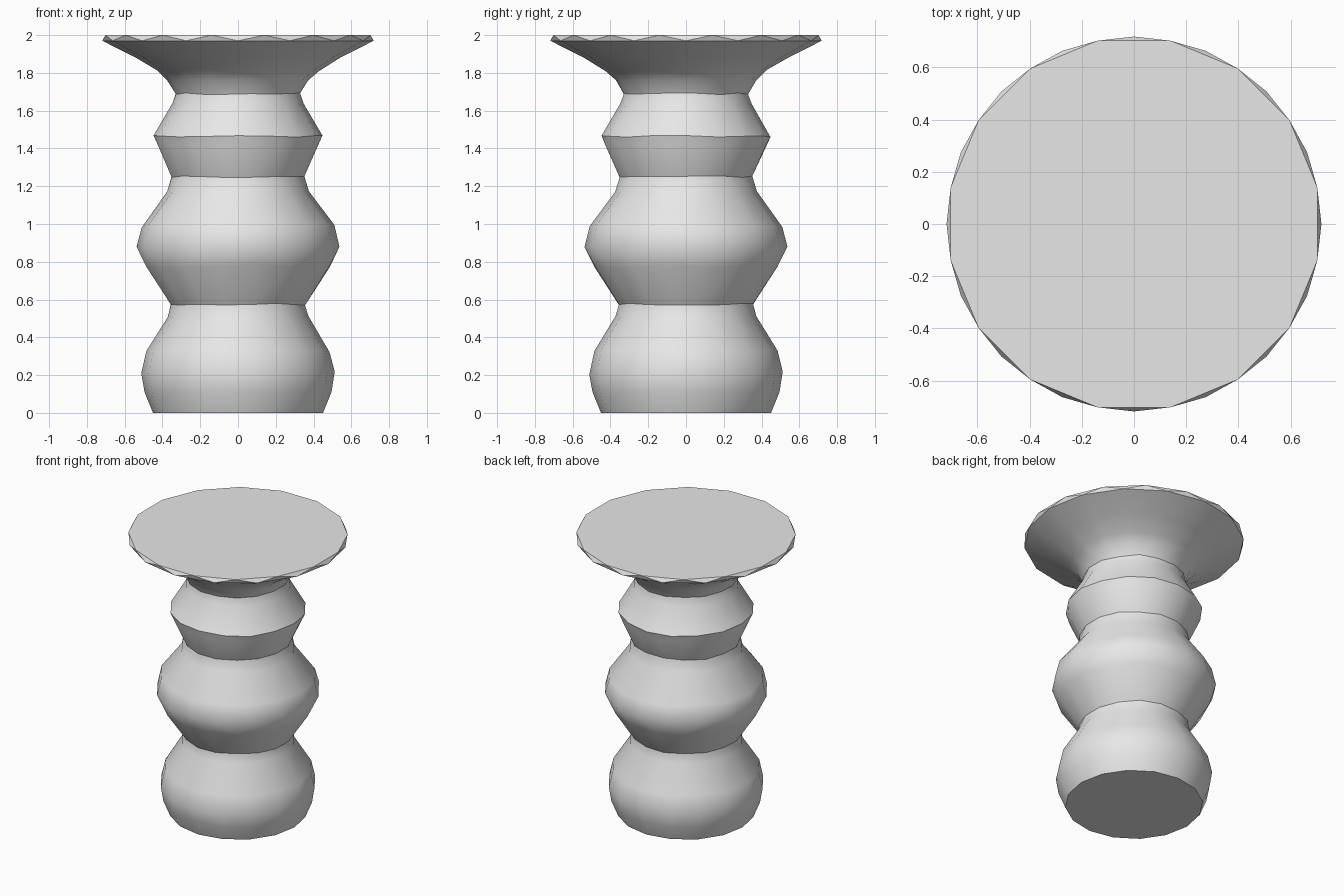
import bpy
import bmesh
import math
import random

random.seed(4)
cube = bpy.data.objects.get("Cube")
if cube:
    bpy.data.objects.remove(cube, do_unlink=True)

SIDES = 16

# Turned outline: radius, height, half-step twist from the ring below, waviness
PROFILE = [
    (0.45, 0.00, 0, 0), (0.495, 0.11, 0, 0), (0.512, 0.21, 0, 0.01),
    (0.485, 0.33, 0, 0.01), (0.372, 0.51, 0, 0.005), (0.362, 0.575, 1, 0.005),
    (0.495, 0.78, 0, 0.01), (0.537, 0.88, 1, 0.01), (0.51, 0.99, 0, 0.01),
    (0.375, 1.17, 0, 0.005), (0.358, 1.25, 1, 0.004), (0.435, 1.42, 0, 0.005),
    (0.447, 1.465, 1, 0.005), (0.347, 1.635, 0, 0.005), (0.335, 1.69, 1, 0.005),
    (0.372, 1.76, 1, 0.005), (0.425, 1.81, 0, 0.005), (0.54, 1.88, 0, 0),
    (0.718, 1.97, 0, 0), (0.716, 2.00, 1, 0),
]

# Plain grey material
grey = bpy.data.materials.new("plain grey")
colour = (0.8, 0.8, 0.8, 1)
grey.diffuse_color = colour
grey.use_nodes = True
grey.node_tree.nodes["Principled BSDF"].inputs["Base Color"].default_value = colour

# Stack the rings, joining twisted ones with a zigzag of triangles
bm = bmesh.new()
rings = []
turn = 0
for radius, height, twist, wave in PROFILE:
    turn += twist / 2
    ring = []
    for i in range(SIDES):
        a = 2 * math.pi * (i + turn) / SIDES
        z = height + random.uniform(-wave, wave)
        ring.append(bm.verts.new((radius * math.cos(a), radius * math.sin(a), z)))
    if rings:
        low = rings[-1]
        for i in range(SIDES):
            j = (i + 1) % SIDES
            if twist:
                bm.faces.new((low[i], low[j], ring[i]))
                bm.faces.new((low[j], ring[j], ring[i]))
            else:
                bm.faces.new((low[i], low[j], ring[j], ring[i]))
    rings.append(ring)

# Flat base and flat top
bm.faces.new(rings[0][::-1])
bm.faces.new(rings[-1])
bm.normal_update()

mesh = bpy.data.meshes.new("turned_pedestal")
bm.to_mesh(mesh)
bm.free()
mesh.materials.append(grey)
pedestal = bpy.data.objects.new("turned_pedestal", mesh)
bpy.context.collection.objects.link(pedestal)

# Soft bulges, crisp rim and base
bpy.ops.object.select_all(action="DESELECT")
pedestal.select_set(True)
bpy.context.view_layer.objects.active = pedestal
bpy.ops.object.shade_smooth_by_angle(angle=math.radians(32))
